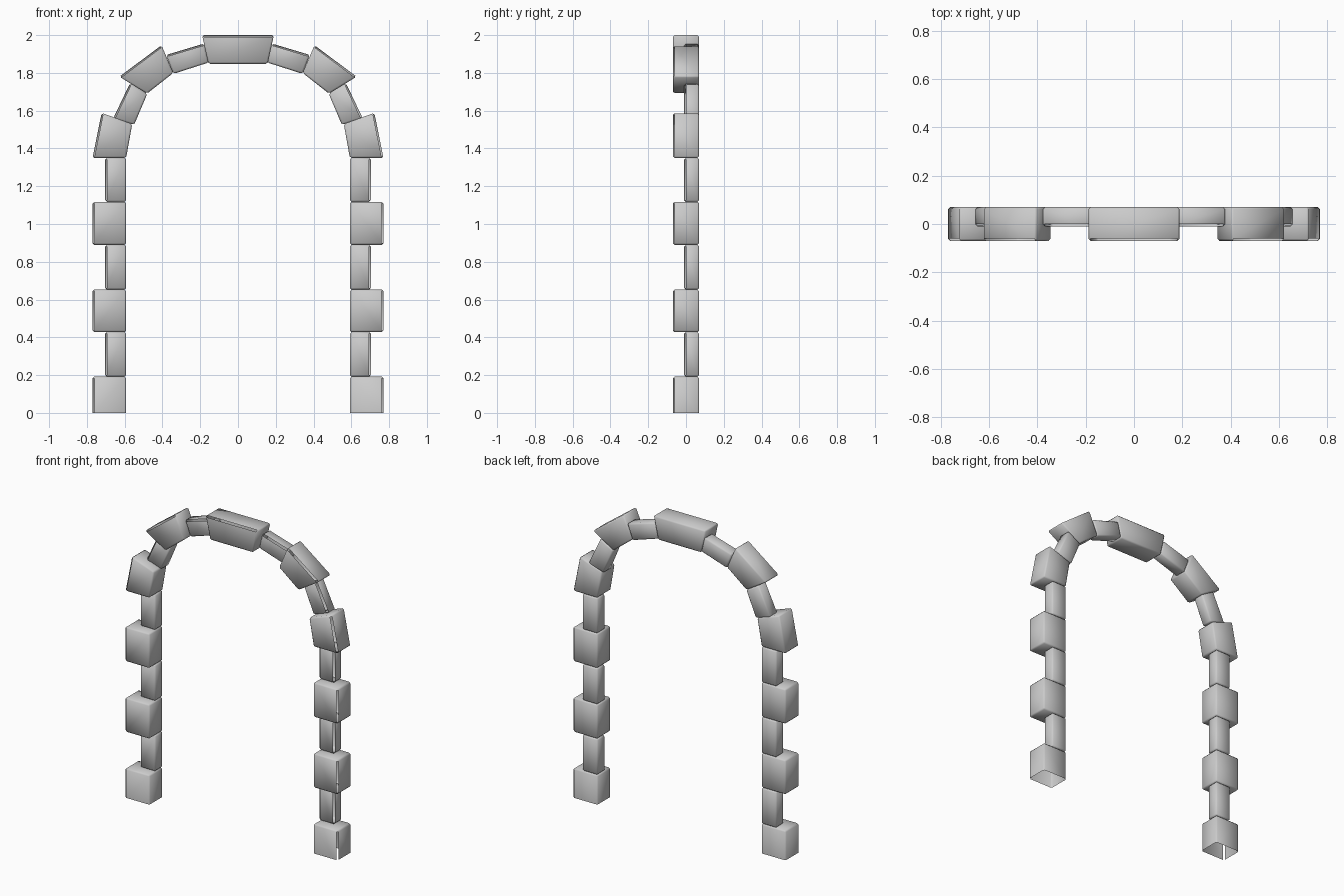
import bpy
import bmesh
from mathutils import Vector

cube = bpy.data.objects.get("Cube")
if cube:
    bpy.data.objects.remove(cube, do_unlink=True)

stone = bpy.data.materials.new("grey_stone")
stone.use_nodes = True
GREY = (0.6, 0.6, 0.6, 1)
stone.diffuse_color = GREY
stone.node_tree.nodes["Principled BSDF"].inputs["Base Color"].default_value = GREY

BACK = 0.07
DEEP, SHALLOW = -0.07, -0.01
BEVEL = 0.009


def block(name, corners, front, open_base=False):
    """Bevelled prism; corners run outer start, inner start, inner end, outer end."""
    bm = bmesh.new()
    f = [bm.verts.new((x, front, z)) for x, z in corners]
    b = [bm.verts.new((x, BACK, z)) for x, z in corners]
    bm.faces.new(f)
    bm.faces.new(b[::-1])
    sides = [bm.faces.new((f[i], b[i], b[(i + 1) % 4], f[(i + 1) % 4])) for i in range(4)]
    bmesh.ops.recalc_face_normals(bm, faces=bm.faces[:])
    seam = (f[0].co + f[3].co) / 2
    if open_base:
        bmesh.ops.delete(bm, geom=[sides[0]], context="FACES")
    edges = [e for e in bm.edges if not e.is_boundary]
    bmesh.ops.bevel(bm, geom=edges, offset=BEVEL, segments=1, affect="EDGES")
    # open seam along the outer front edge
    strip = min(bm.faces, key=lambda p: (p.calc_center_median() - seam).length)
    bmesh.ops.delete(bm, geom=[strip], context="FACES")
    for p in bm.faces:
        p.smooth = True
    mesh = bpy.data.meshes.new(name)
    bm.to_mesh(mesh)
    bm.free()
    mesh.materials.append(stone)
    bpy.context.collection.objects.link(bpy.data.objects.new(name, mesh))


def upright(outer, z0, z1):
    return [(outer, z0), (0.592, z0), (0.592, z1), (outer, z1)]


# One half of the arch, from the ground up
half = []
for i, z in enumerate((0, 0.428, 0.89)):
    top = (0.192, 0.653, 1.117)[i]
    half.append((f"quoin_{i + 1}", upright(0.77, z, top), DEEP, i == 0))
    next_z = (0.428, 0.89, 1.35)[i]
    half.append((f"spacer_{i + 1}", upright(0.703, top, next_z), SHALLOW, False))
half += [
    ("springer", [(0.77, 1.35), (0.592, 1.35), (0.56, 1.53), (0.722, 1.588)], DEEP, False),
    ("lower_arch_spacer", [(0.66, 1.56), (0.55, 1.525), (0.48, 1.69), (0.572, 1.745)], SHALLOW, False),
    ("haunch_block", [(0.628, 1.78), (0.482, 1.69), (0.342, 1.80), (0.405, 1.946)], DEEP, False),
    ("upper_arch_spacer", [(0.38, 1.895), (0.342, 1.795), (0.155, 1.855), (0.18, 1.955)], SHALLOW, False),
]

for side, sign in (("left", 1), ("right", -1)):
    for name, corners, front, open_base in half:
        block(f"{side}_{name}", [(sign * x, z) for x, z in corners], front, open_base)

# Centre stone at the crown
block("keystone", [(0.19, 2.0), (0.157, 1.848), (-0.157, 1.848), (-0.19, 2.0)], DEEP)
